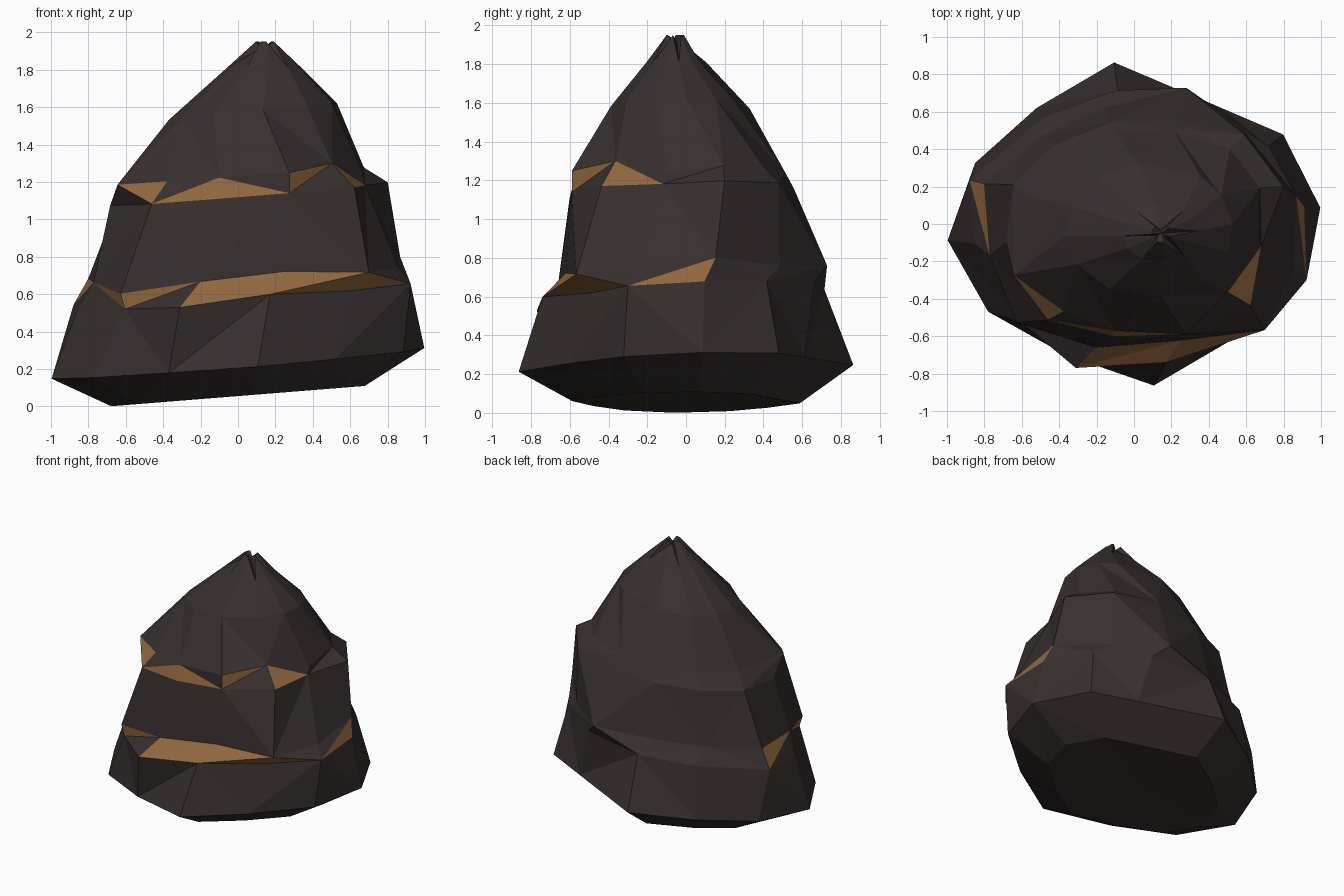
import bpy, bmesh
from math import cos, sin, radians

if "Cube" in bpy.data.objects:
    bpy.data.objects.remove(bpy.data.objects["Cube"])

N = 12  # columns around the mound, counter-clockwise from +x


def material(name, colour):
    m = bpy.data.materials.new(name)
    m.diffuse_color = (*colour, 1)
    m.use_nodes = True
    m.node_tree.nodes["Principled BSDF"].inputs["Base Color"].default_value = m.diffuse_color
    return m


ROCK = material("dark_rock", (0.039, 0.029, 0.028))
OCHRE = material("ochre_seam", (0.29, 0.14, 0.05))


def ring(angles, radii, z, tilt_x=0.0, tilt_y=0.0, bumps=None):
    """Irregular ring on a tilted plane; bumps lift single columns."""
    bumps = bumps or {}
    pts = []
    for i, (a, r) in enumerate(zip(angles, radii)):
        x, y = r * cos(radians(a)), r * sin(radians(a))
        pts.append((x, y, z + tilt_x * x + tilt_y * y + bumps.get(i, 0)))
    return pts


def oval(angles, cx, cy, rx, ry, z, tilt_x=0.0, creased=()):
    """Oval ring, pulled inward and down at the creased columns."""
    pts = []
    for i, a in enumerate(angles):
        k, dz = (0.4, -0.03) if i in creased else (1.0, 0.0)
        x, y = cx + k * rx * cos(radians(a)), cy + k * ry * sin(radians(a))
        pts.append((x, y, z + tilt_x * x + dz))
    return pts


def loft(name, rings, seams=None, floor=None, tip=None):
    """Triangulated loft. seams: column -> (diagonal, painted triangles) in the first band."""
    seams = seams or {}
    bm = bmesh.new()
    rows = [[bm.verts.new(p) for p in r] for r in rings]
    for k in range(len(rows) - 1):
        a, b = rows[k], rows[k + 1]
        for i in range(N):
            j = (i + 1) % N
            diagonal, paint = seams.get(i, (i % 2, "")) if k == 0 else ((i + k) % 2, "")
            if diagonal:   # from lower left to upper right
                tris = {"L": (a[i], a[j], b[j]), "U": (a[i], b[j], b[i])}
            else:          # from lower right to upper left
                tris = {"L": (a[i], a[j], b[i]), "U": (a[j], b[j], b[i])}
            for key, t in tris.items():
                bm.faces.new(t).material_index = int(key in paint)
    if floor:
        c = bm.verts.new(floor)
        for i in range(N):
            bm.faces.new((rows[0][(i + 1) % N], rows[0][i], c))
    if tip:
        c = bm.verts.new(tip)
        for i in range(N):
            bm.faces.new((rows[-1][i], rows[-1][(i + 1) % N], c))
    me = bpy.data.meshes.new(name)
    bm.to_mesh(me)
    bm.free()
    me.materials.append(ROCK)
    me.materials.append(OCHRE)
    ob = bpy.data.objects.new(name, me)
    bpy.context.collection.objects.link(ob)


# Horizontal sections of the rock: column angles, then radii
wide_angles = [5, 31, 52, 97, 130, 159, 185, 211, 242, 277, 310, 340]
wide_radii = [1.0, .93, .78, .87, .81, .91, 1.0, .91, .79, .87, .81, .94]
foot = ring(wide_angles, [r * 0.68 for r in wide_radii], 0.055, 0.08)
wide = ring(wide_angles, wide_radii, 0.23, 0.08, 0.03)
shoulder = ring([6, 30, 60, 97, 130, 165, 187, 221, 248, 283, 320, 342],
                [.915, .83, .76, .72, .75, .91, .86, .80, .83, .76, .78, .97],
                0.60, 0.08, 0.06, {9: .03})
waist = ring([10, 39, 69, 104, 136, 165, 192, 220, 253, 292, 321, 344],
             [.88, .77, .78, .64, .68, .83, .79, .82, .69, .67, .90, .89],
             0.71, 0.05, 0.05, {0: .04, 7: -.05, 9: .03})
upper = ring([14, 39, 68, 102, 134, 162, 188, 228, 260, 295, 325, 350],
             [.825, .76, .60, .56, .60, .68, .69, .69, .61, .65, .76, .69],
             1.13, 0.08, 0.02)
brim = ring([16, 38, 68, 102, 134, 165, 203, 231, 260, 295, 324, 352],
            [.70, .65, .55, .50, .52, .57, .70, .60, .58, .65, .62, .68],
            1.23, 0.07, 0.0, {10: .035, 11: -.04})

# Lower tier with tilted underside
loft("lower_tier", [foot, wide, shoulder], floor=(0, 0, 0.06))

# Middle tier, ochre seam along the front of its ledge
loft("middle_tier", [shoulder, waist, upper],
     seams={5: (1, "U"), 6: (0, "U"), 7: (1, "U"), 8: (1, "LU"), 9: (1, "LU"),
            10: (0, "L"), 11: (1, "L")})

# Peak with zigzag ochre seam and a pinched, dimpled tip
loft("peak", [upper, brim,
              oval(wide_angles, .08, -.03, .45, .36, 1.57, 0.1),
              oval(wide_angles, .14, -.05, .20, .155, 1.81),
              oval(wide_angles, .145, -.05, .05, .05, 1.95, 0.0, (0, 3, 7, 10))],
     seams={6: (0, "U"), 7: (1, "L"), 8: (0, "L"), 9: (1, "U"), 10: (0, "L")},
     tip=(.145, -.05, 1.92))
